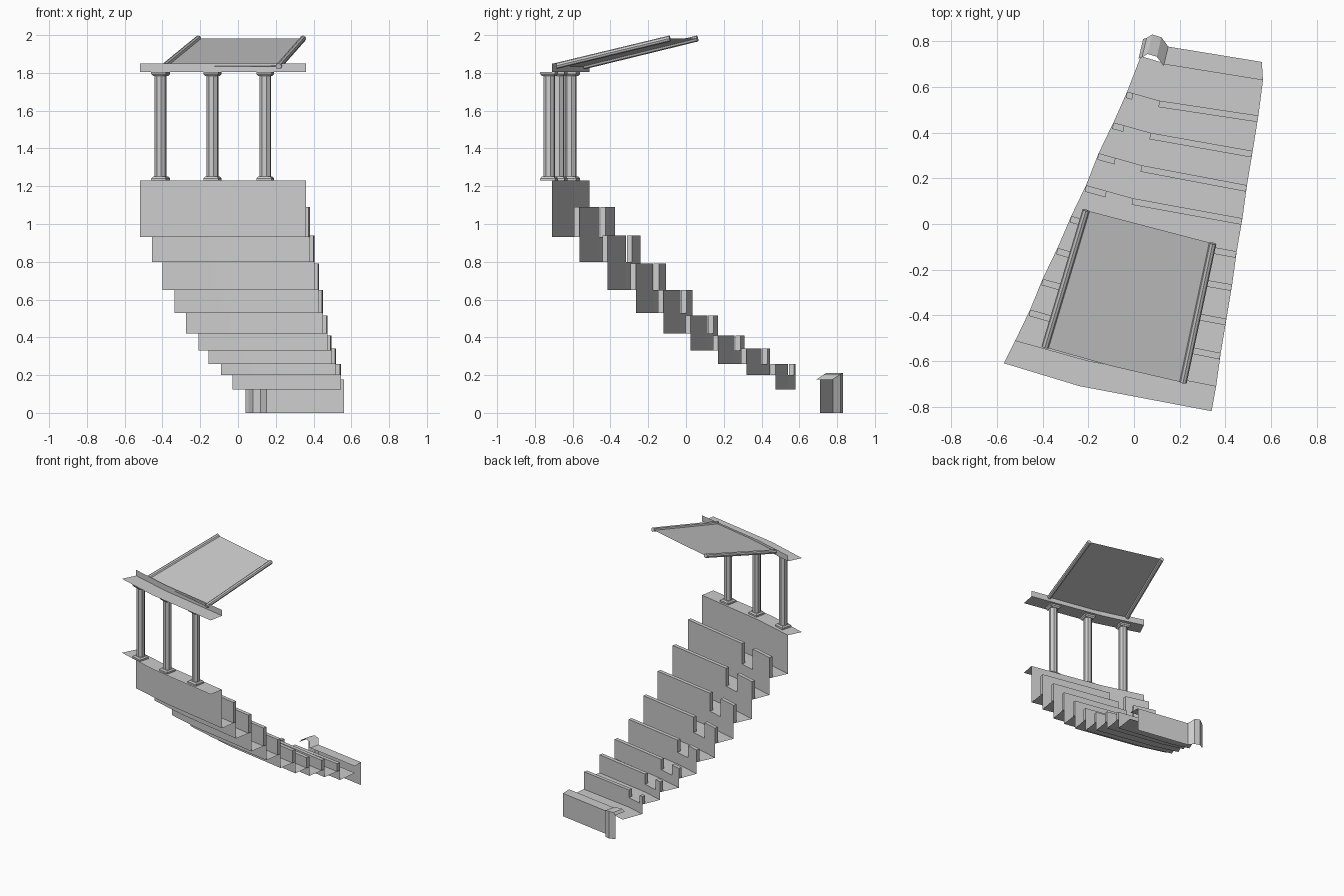
import bpy, bmesh, math
from mathutils import Vector

if "Cube" in bpy.data.objects:
    bpy.data.objects.remove(bpy.data.objects["Cube"])

def mesh_object(name, quads):
    """Make one object from a list of polygons given as corner points."""
    bm = bmesh.new()
    for q in quads:
        bm.faces.new([bm.verts.new(p) for p in q])
    bmesh.ops.remove_doubles(bm, verts=bm.verts, dist=0.0005)
    me = bpy.data.meshes.new(name)
    bm.to_mesh(me)
    bm.free()
    ob = bpy.data.objects.new(name, me)
    bpy.context.collection.objects.link(ob)
    return ob

def at(p, z):
    return (p[0], p[1], z)

def wall(line, z0, z1):
    return [[at(a, z0), at(b, z0), at(b, z1), at(a, z1)] for a, b in zip(line, line[1:])]

def deck(line_a, line_b, z):
    return [[at(a, z), at(b, z), at(d, z), at(c, z)]
            for a, b, c, d in zip(line_a, line_a[1:], line_b, line_b[1:])]

def parapet(line, z0, z1, t=0.028):
    """Thick upstand set back behind the riser line."""
    back = [(p[0] - 0.2 * t, p[1] - t) for p in line]
    ends = [[at(line[k], z0), at(back[k], z0), at(back[k], z1), at(line[k], z1)] for k in (0, -1)]
    return wall(line, z0, z1) + wall(back, z0, z1) + deck(line, back, z1) + ends

# Tiers: left x, left y, right x, right y, bottom z, top z
TIERS = [
    (-.52, -.51, .36, -.71, .93, 1.23), (-.455, -.375, .38, -.565, .80, 1.09),
    (-.40, -.24, .405, -.415, .65, .94), (-.335, -.105, .43, -.265, .53, .79),
    (-.275, .035, .45, -.12, .42, .65), (-.21, .17, .475, .025, .33, .515),
    (-.155, .31, .495, .17, .26, .41), (-.09, .445, .52, .32, .20, .34),
    (-.03, .58, .545, .475, .125, .26)]

def tier_line(i):
    """Left end, aisle left, aisle right (the bend), right end."""
    lx, ly, rx, ry = TIERS[i][:4]
    kx = -0.20 + 0.039 * i
    n = kx - 0.115
    return [(lx, ly), (n, ly - 0.28 * (n - lx)), (kx, ly - 0.28 * (kx - lx)), (rx, ry)]

lines = [tier_line(i) for i in range(9)]
last = [(.03, .735), (.065, .725), (.13, .705), (.565, .63)]

# Stepped seating: riser, tread and parapet broken by the aisle
for i, t in enumerate(TIERS):
    ln, low, top = lines[i], t[4], t[5]
    nxt = lines[i + 1] if i < 8 else last
    if i == 0:
        quads = wall(ln, low, top)
    else:
        sill = TIERS[i - 1][4]
        quads = wall(ln, low, sill) + parapet(ln[:2], sill, top) + parapet(ln[2:], sill, top)
    mesh_object(f"seating_tier_{i + 1}", quads + deck(ln, nxt, low))

# Front wall with its shelf
front = [(.15, .777), (.56, .71)]
mesh_object("front_wall", wall(front, 0, .178) + deck(front, [(.13, .70), (.565, .63)], .178))

# Projecting bay at the aisle end of the front wall
bay = [(.04, .81, .185), (.055, .815, .205), (.08, .83, .212), (.12, .818, .205), (.15, .777, .178)]
quads = []
for a, b in zip(bay, bay[1:]):
    quads.append([at(a, 0), at(b, 0), b, a])
    quads.append([a, b, (b[0] - .02, b[1] - .085, b[2]), (a[0] - .02, a[1] - .085, a[2])])
mesh_object("front_bay", quads)

# Colonnade floor, and the lintel with its soffit
inner = [lines[0][0], lines[0][2], lines[0][3]]
outer = [(-.57, -.61), (-.24, -.71), (.34, -.82)]
mesh_object("colonnade_floor", deck(inner, outer, 1.23))
mesh_object("lintel", wall(inner, 1.805, 1.85) + deck(inner, outer, 1.805))

# Columns: lathe-like stack of octagonal shaft with square base and cap
def prism(bm, x, y, z0, z1, r0, r1, sides, turn):
    ring = [[bm.verts.new((x + r * math.cos(2 * math.pi * (k + .5) / sides + turn),
                           y + r * math.sin(2 * math.pi * (k + .5) / sides + turn), z))
             for k in range(sides)] for r, z in ((r0, z0), (r1, z1))]
    for k in range(sides):
        j = (k + 1) % sides
        bm.faces.new((ring[0][k], ring[0][j], ring[1][j], ring[1][k]))
    bm.faces.new(ring[0][::-1])
    bm.faces.new(ring[1])

for n, (x, y, turn) in enumerate([(-.41, -.61, -.28), (-.135, -.675, -.22), (.145, -.725, -.18)]):
    bm = bmesh.new()
    prism(bm, x, y, 1.25, 1.79, .031, .031, 8, turn)
    for z, s in ((1.23, 1), (1.805, -1)):
        za, zb, zc = z, z + s * .012, z + s * .022
        prism(bm, x, y, min(za, zb), max(za, zb), .057, .057, 4, turn)
        lo, hi = (.056, .045) if s > 0 else (.045, .056)
        prism(bm, x, y, min(zb, zc), max(zb, zc), lo, hi, 4, turn)
    me = bpy.data.meshes.new("column")
    bm.to_mesh(me)
    bm.free()
    bpy.context.collection.objects.link(bpy.data.objects.new(f"column_{n + 1}", me))

# Sloping canopy panel
a, b = Vector((-.39, -.54, 1.835)), Vector((-.21, .06, 1.982))
c, d = Vector((.345, -.085, 1.982)), Vector((.215, -.695, 1.835))
mid = Vector((-.10, -.622, 1.835))
mesh_object("canopy_panel", [[a, mid, d, c, b]])

# Round rails along the canopy sides
for name, p, q in (("canopy_rail_left", a, b), ("canopy_rail_right", d, c)):
    v = q - p
    bpy.ops.mesh.primitive_cylinder_add(vertices=8, radius=.016, depth=v.length, location=(p + q) / 2)
    ob = bpy.context.object
    ob.name = name
    ob.rotation_euler = v.to_track_quat('Z', 'Y').to_euler()
